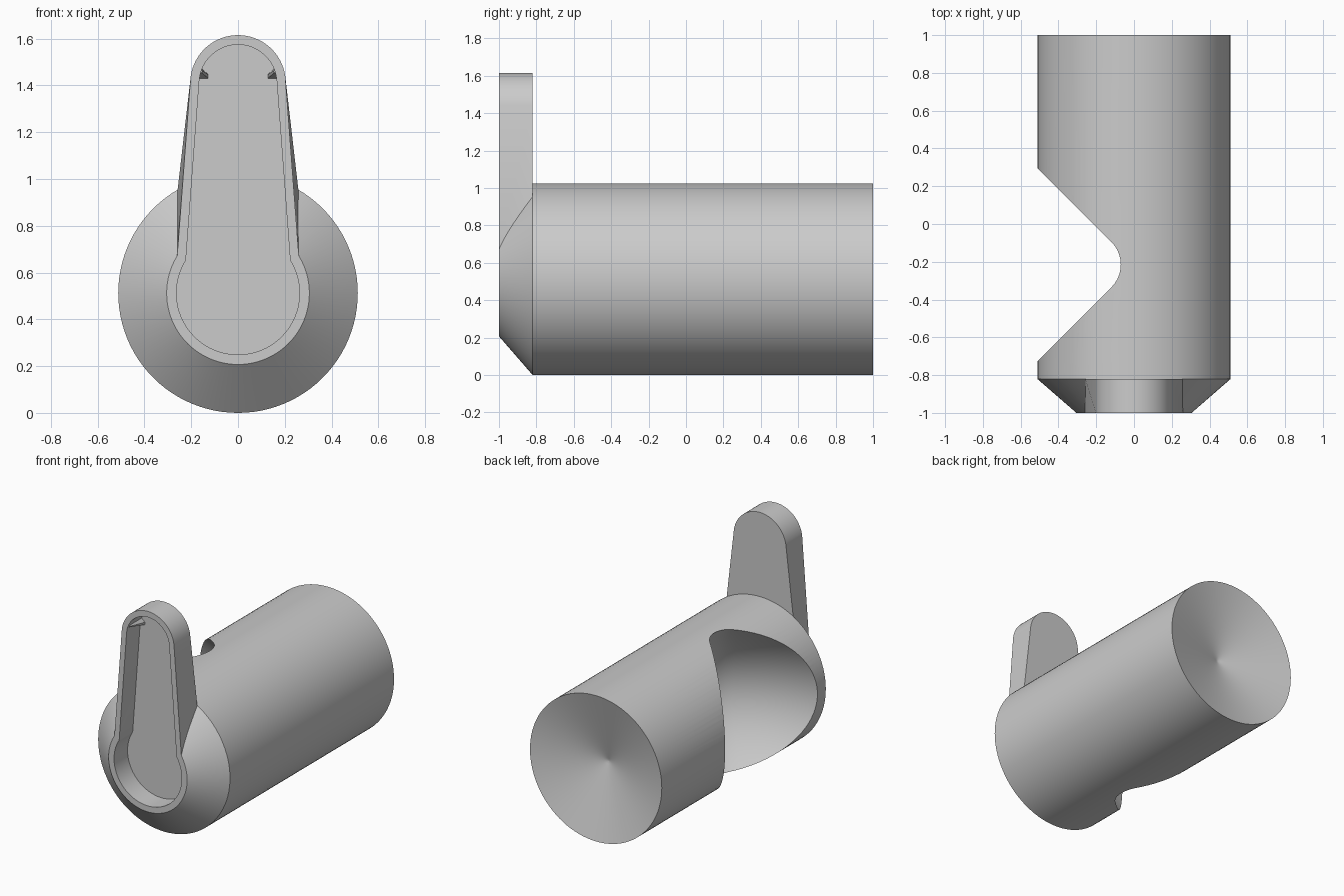
import bpy, bmesh, math

if "Cube" in bpy.data.objects:
    bpy.data.objects.remove(bpy.data.objects["Cube"])

R = 0.512                 # body radius, also height of its axis
FRONT, SHOULDER, BACK = -1.0, -0.82, 1.0
FLOOR = -0.85             # bottom of the handle recess
DISH = 0.144              # depth of the cone in the back

grey = bpy.data.materials.new("plain grey")
grey.use_nodes = True
grey.diffuse_color = (0.6, 0.6, 0.6, 1)
grey.node_tree.nodes["Principled BSDF"].inputs["Base Color"].default_value = (0.6, 0.6, 0.6, 1)


def loft(name, rings):
    """Skin a list of equal closed rings and cap both ends."""
    bm = bmesh.new()
    rows = [[bm.verts.new(p) for p in ring] for ring in rings]
    for a, b in zip(rows, rows[1:]):
        for i in range(len(a)):
            j = (i + 1) % len(a)
            bm.faces.new((a[i], a[j], b[j], b[i]))
    bm.faces.new(rows[0])
    bm.faces.new(rows[-1])
    bmesh.ops.recalc_face_normals(bm, faces=bm.faces)
    mesh = bpy.data.meshes.new(name)
    bm.to_mesh(mesh)
    bm.free()
    mesh.materials.append(grey)
    ob = bpy.data.objects.new(name, mesh)
    bpy.context.collection.objects.link(ob)
    return ob


def activate(ob):
    bpy.ops.object.select_all(action='DESELECT')
    ob.select_set(True)
    bpy.context.view_layer.objects.active = ob


def cut(ob, cutter):
    mod = ob.modifiers.new("cut", 'BOOLEAN')
    mod.operation, mod.solver, mod.object = 'DIFFERENCE', 'EXACT', cutter
    activate(ob)
    bpy.ops.object.modifier_apply(modifier=mod.name)


def circle(r, y, n=96):
    return [(r * math.cos(2 * math.pi * i / n), y, R + r * math.sin(2 * math.pi * i / n))
            for i in range(n)]


def arc(r, cz, a0, a1, n):
    """Points (x, z) on an arc centred on x = 0, angles in degrees."""
    return [(r * math.cos(math.radians(a0 + (a1 - a0) * i / n)),
             cz + r * math.sin(math.radians(a0 + (a1 - a0) * i / n))) for i in range(n + 1)]


def at_y(points, y):
    return [(x, y, z) for x, z in points]


# Body: cylinder with tapered nose and shallow conical dish in the back
cone = [circle(R * k, BACK - DISH * (1 - k)) for k in (0.008, 0.04, 0.3, 0.7, 1)]
body = loft("body", cone + [circle(R, SHOULDER), circle(0.305, FRONT)])


# Handle: tapering lever with a round top, its sides meeting the tapered nose
def lever(neck_x, neck_z):
    return ([(-neck_x, neck_z), (-0.25, 0.5), (0.25, 0.5), (neck_x, neck_z)]
            + arc(0.204, 1.411, 8, 172, 32))


handle = loft("lever_handle", [at_y(lever(0.26, 0.67), FRONT),
                               at_y(lever(0.258, 0.955), SHOULDER)])

# Recess: keyhole outline set in from the rim
keyhole = arc(0.263, R, -212, 32, 64) + arc(0.166, 1.408, 6, 174, 32)
recess = loft("recess_cutter", [at_y(keyhole, FRONT - 0.1), at_y(keyhole, FLOOR)])
cut(body, recess)
cut(handle, recess)


# Notch: rounded V through the right-hand side, its walls dished inward
def notch_ring(z):
    tip_r, cx, cy, depth = 0.17, -0.24, -0.215, 0.26
    samples = [(45, t) for t in (1.0, 0.7)] + [(45, 0.05 * k) for k in range(12, 0, -1)]
    straight = len(samples)
    samples += [(a, 0) for a in range(45, -46, -9)]
    samples += [(-a, t) for a, t in reversed(samples[:straight])]
    ring = []
    for deg, t in samples:
        a = math.radians(deg)
        nx, ny = math.cos(a), math.sin(a)
        x = cx + tip_r * nx - t * math.sqrt(0.5)
        y = cy + tip_r * ny + math.copysign(t, deg) * math.sqrt(0.5)
        shift = depth * max(-0.4, 1 - (x * x + (z - R) ** 2) / R ** 2)
        ring.append((x + nx * shift, y + ny * shift, z))
    return ring


levels = 48
notch = loft("notch_cutter", [notch_ring(R + 0.6 * (2 * i / levels - 1)) for i in range(levels + 1)])
cut(body, notch)

# Small sloping catches inside the top of the recess
near = ((0.166, 1.45), (0.155, 1.455), (0.152, 1.462), (0.155, 1.472))
far = ((0.166, 1.43), (0.128, 1.43), (0.128, 1.447), (0.155, 1.472))
for side, label in ((1, "left"), (-1, "right")):
    loft(label + "_catch", [at_y([(side * x, z) for x, z in outline], y)
                            for outline, y in ((near, -0.98), (far, FLOOR))])

for helper in (recess, notch):
    bpy.data.objects.remove(helper)

for ob in (body, handle):
    activate(ob)
    bpy.ops.object.shade_smooth_by_angle(angle=math.radians(30))
